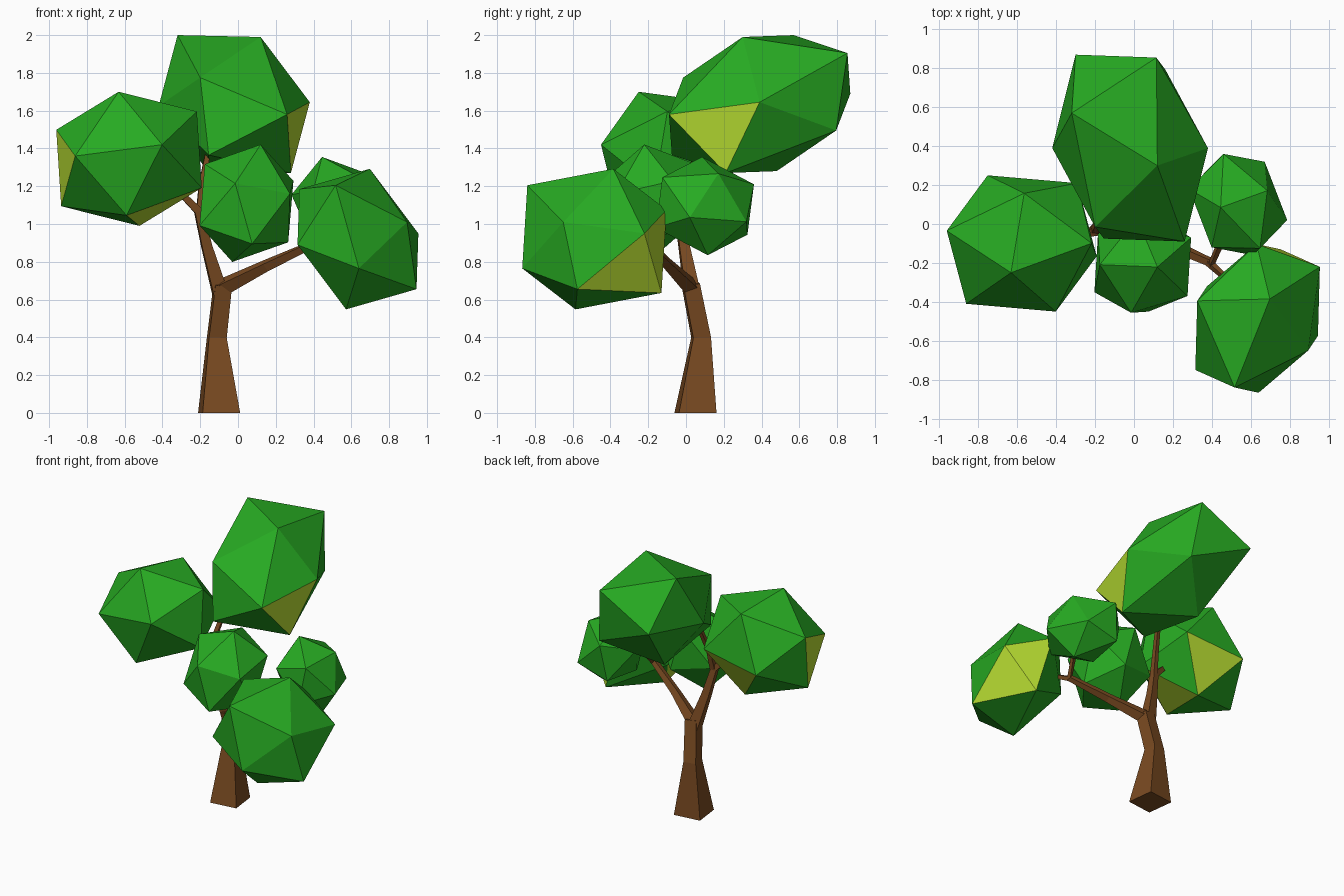
import bpy, bmesh, math
from mathutils import Vector, Matrix

if "Cube" in bpy.data.objects:
    bpy.data.objects.remove(bpy.data.objects["Cube"])


def material(name, rgb):
    m = bpy.data.materials.new(name)
    m.diffuse_color = (*rgb, 1)
    m.use_nodes = True
    m.node_tree.nodes["Principled BSDF"].inputs["Base Color"].default_value = m.diffuse_color
    return m


BARK = material("bark", (0.19, 0.068, 0.015))
LEAF = material("leaf_green", (0.02, 0.40, 0.016))
LIGHT = material("leaf_yellow", (0.48, 0.73, 0.032))
INV_PHI = 2 / (1 + math.sqrt(5))


def finish(bm, name, *mats):
    bmesh.ops.recalc_face_normals(bm, faces=bm.faces)
    me = bpy.data.meshes.new(name)
    bm.to_mesh(me)
    bm.free()
    for m in mats:
        me.materials.append(m)
    bpy.context.collection.objects.link(bpy.data.objects.new(name, me))


def foliage(name, centre, corners, light=()):
    """Stretched icosahedron: half of its corners (or one face) as offsets, mirrored
    through the centre. light = triples of signed corner numbers of pale faces."""
    p = [Vector(c) for c in corners]
    if len(p) == 3:
        a, b, c = p
        p += [INV_PHI * (a + c) - b, INV_PHI * (a + b) - c, a - INV_PHI * (b + c)]
    bm = bmesh.new()
    for v in p:
        bm.verts.new(v)
        bm.verts.new(-v)
    bmesh.ops.convex_hull(bm, input=bm.verts)
    for tri in light:
        mid = sum((p[abs(i) - 1] * (1 if i > 0 else -1) for i in tri), Vector()) / 3
        face = min(bm.faces, key=lambda f: (f.calc_center_median() - mid).length)
        face.material_index = 1
    bmesh.ops.translate(bm, verts=bm.verts, vec=centre)
    finish(bm, name, LEAF, LIGHT)


def limb(name, path):
    """Four-sided tapering limb through (x, y, z, half width) stations."""
    bm = bmesh.new()
    pts = [Vector(s[:3]) for s in path]
    rings = []
    for i, (pt, s) in enumerate(zip(pts, path)):
        d = pts[min(i + 1, len(pts) - 1)] - pts[max(i - 1, 0)]
        if s[2] == 0:
            d = Vector((0, 0, 1))
        rot = Vector((0, 0, 1)).rotation_difference(d).to_matrix() @ Matrix.Rotation(math.radians(7), 3, 'Z')
        rings.append([bm.verts.new(pt + rot @ Vector((x * s[3], y * s[3], 0)))
                      for x, y in ((-1, -1), (1, -1), (1, 1), (-1, 1))])
    for r, q in zip(rings, rings[1:]):
        for k in range(4):
            bm.faces.new((r[k], r[(k + 1) % 4], q[(k + 1) % 4], q[k]))
    bm.faces.new(rings[0][::-1])
    bm.faces.new(rings[-1])
    finish(bm, name, BARK)


# Trunk and branches
limb("trunk", [(-.10, .05, 0, .10), (-.112, .08, .40, .047), (-.08, .025, .68, .044)])
limb("left_branch", [(-.09, .035, .62, .040), (-.165, -.01, .88, .027),
                     (-.21, -.04, 1.07, .022), (-.34, -.07, 1.20, .014)])
limb("top_branch", [(-.205, -.04, 1.04, .019), (-.19, 0, 1.22, .015), (-.14, .10, 1.48, .012)])
limb("right_branch", [(-.09, .03, .66, .036), (.15, -.09, .78, .024),
                      (.40, -.20, .895, .018), (.44, -.11, 1.01, .013)])
limb("right_twig", [(.38, -.195, .89, .015), (.52, -.32, .93, .011)])

# Leaf masses
foliage("left_foliage", (-.577, -.10, 1.345),
        [(-.055, -.15, .355), (.175, -.35, .075), (-.285, -.31, .015)],
        [(4, 3, -5), (-1, -2, -3), (-1, -4, -6)])
foliage("top_foliage", (-.02, .39, 1.635),
        [(-.30, .18, .365), (.14, -.09, .355), (.40, 0, .01),
         (.28, -.48, -.055), (-.18, -.405, .14), (-.135, -.465, -.27)],
        [(3, 4, -1)])
foliage("middle_foliage", (.045, -.21, 1.11),
        [(-.06, -.246, .105), (.23, -.16, .05), (.03, -.24, -.215)])
foliage("right_foliage", (.635, -.485, .92),
        [(-.118, -.355, .285), (.063, .10, .372), (.005, -.382, -.155),
         (.32, .265, .03), (.31, -.09, -.265), (.26, -.165, .09)],
        [(4, 5, -1), (4, -1, -3), (-4, -6, -2)])
foliage("back_right_foliage", (.535, .10, 1.095),
        [(-.09, -.015, .26), (-.252, .08, .06), (-.075, .26, .115)])
